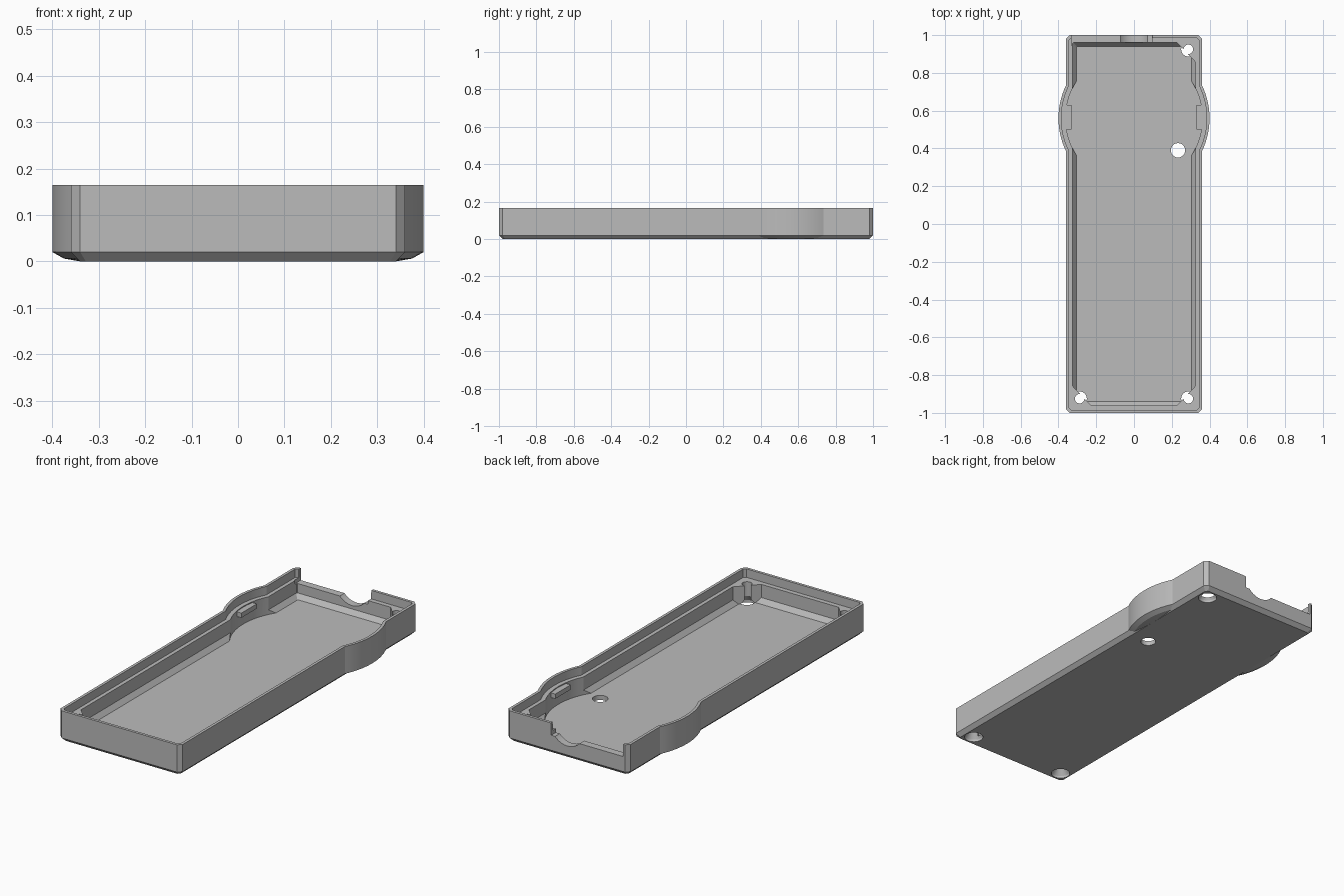
import bpy, bmesh, math

if "Cube" in bpy.data.objects:
    bpy.data.objects.remove(bpy.data.objects["Cube"])

H = 0.165          # tray height
FLOOR = 0.025      # inside floor level
LEDGE = 0.12       # lid ledge level
BY = 0.56          # y centre of the round bulge

grey = bpy.data.materials.new("plain_grey")
grey.diffuse_color = (0.5, 0.5, 0.5, 1)
grey.use_nodes = True
grey.node_tree.nodes["Principled BSDF"].inputs["Base Color"].default_value = grey.diffuse_color


def rect(hx, hy, c):
    """Rectangle outline with its corners cut off by c."""
    return [(hx, -hy + c), (hx, hy - c), (hx - c, hy), (-hx + c, hy),
            (-hx, hy - c), (-hx, -hy + c), (-hx + c, -hy), (hx - c, -hy)]


def circle(r, cx=0, cy=BY, n=96):
    return [(cx + r * math.cos(2 * math.pi * i / n),
             cy + r * math.sin(2 * math.pi * i / n)) for i in range(n)]


def loft(name, *rings):
    """Closed solid through (outline, z) rings, bottom to top."""
    bm = bmesh.new()
    loops = [[bm.verts.new((x, y, z)) for x, y in pts] for pts, z in rings]
    bm.faces.new(loops[0][::-1])
    bm.faces.new(loops[-1])
    for a, b in zip(loops, loops[1:]):
        for i in range(len(a)):
            j = (i + 1) % len(a)
            bm.faces.new((a[i], a[j], b[j], b[i]))
    bmesh.ops.recalc_face_normals(bm, faces=bm.faces)
    me = bpy.data.meshes.new(name)
    bm.to_mesh(me)
    bm.free()
    me.materials.append(grey)
    ob = bpy.data.objects.new(name, me)
    bpy.context.collection.objects.link(ob)
    return ob


def block(name, x0, x1, y0, y1, z0, z1):
    pts = [(x0, y0), (x1, y0), (x1, y1), (x0, y1)]
    return loft(name, (pts, z0), (pts, z1))


def combine(target, other, op):
    """Apply a boolean and discard the helper."""
    bpy.context.view_layer.objects.active = target
    m = target.modifiers.new(op, 'BOOLEAN')
    m.operation, m.solver, m.object = op, 'EXACT', other
    bpy.ops.object.modifier_apply(modifier=m.name)
    bpy.data.objects.remove(other)


# Outer shell: chamfered box with a round bulge
tray = loft("tray", (rect(.34, .98, .012), 0), (rect(.36, 1, .02), .02),
            (rect(.36, 1, .02), H))
combine(tray, loft("bulge", (circle(.34), 0), (circle(.375), .006),
                   (circle(.4), .02), (circle(.4), H)), 'UNION')

# Lid ledge, then the cavity with a sloped floor edge and round pocket
for cut in (
    loft("ledge_cut", (rect(.345, .985, .012), LEDGE), (rect(.345, .985, .012), .3)),
    loft("round_ledge_cut", (circle(.385), LEDGE), (circle(.385), .3)),
    loft("cavity_cut", (rect(.305, .94, .005), FLOOR), (rect(.325, .96, .005), FLOOR + .025),
         (rect(.325, .96, .005), .3)),
    loft("round_cavity_cut", (circle(.362), FLOOR), (circle(.362), .3)),
):
    combine(tray, cut, 'DIFFERENCE')

# Corner screw bosses (three corners)
corners = [(-1, -1), (1, -1), (1, 1)]
for sx, sy in corners:
    tri = [(sx * .325, sy * .858), (sx * .335, sy * .858), (sx * .335, sy * .97),
           (sx * .228, sy * .97), (sx * .228, sy * .96)]
    combine(tray, loft("boss", (tri, .01), (tri, LEDGE)), 'UNION')

# Clip tabs inside the bulge
for s in (-1, 1):
    x0, x1 = sorted((s * .33, s * .375))
    combine(tray, block("clip_tab", x0, x1, .5, .63, .09, .115), 'UNION')

# Countersunk screw holes and the round floor hole
for sx, sy in corners:
    x, y = sx * .288, sy * .925
    combine(tray, loft("screw_cut", (circle(.047, x, y, 32), -.02), (circle(.047, x, y, 32), .012),
                       (circle(.025, x, y, 32), .045), (circle(.025, x, y, 32), .3)), 'DIFFERENCE')
combine(tray, loft("floor_hole_cut", (circle(.038, .233, .39, 32), -.05),
                   (circle(.038, .233, .39, 32), .1)), 'DIFFERENCE')

# Back wall notch with a rounded cable dip
combine(tray, block("notch_cut", -.33, .095, .945, 1.1, .10, .3), 'DIFFERENCE')
dip = loft("dip_cut", (circle(.097, 0, 0, 64), -.1), (circle(.097, 0, 0, 64), .1))
dip.rotation_euler = (math.pi / 2, 0, 0)
dip.location = (0, 1.03, H)
bpy.context.view_layer.update()
combine(tray, dip, 'DIFFERENCE')

# Smooth curves, keep edges sharp
tray.select_set(True)
bpy.context.view_layer.objects.active = tray
bpy.ops.object.shade_smooth_by_angle(angle=math.radians(12))
